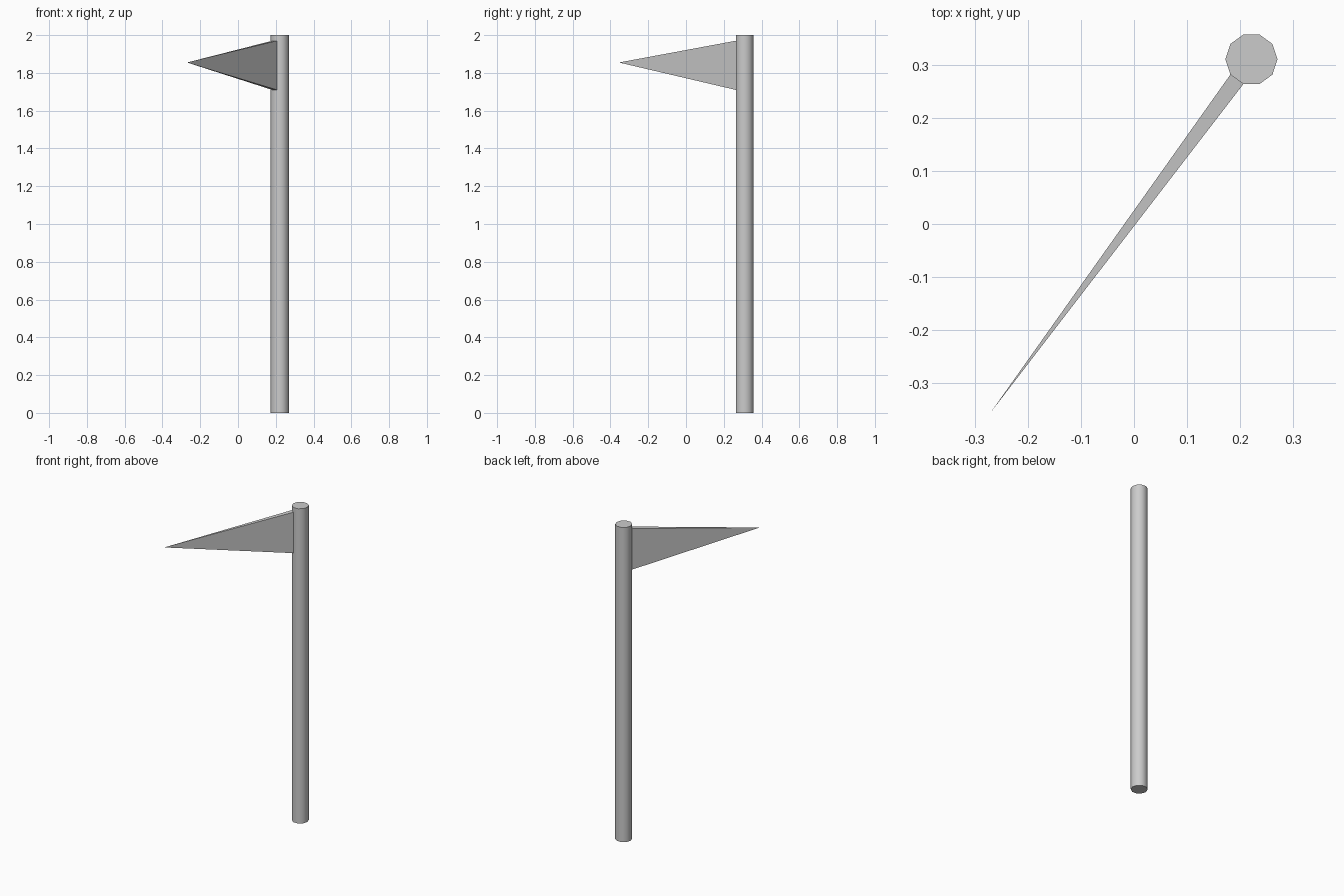
import bpy, bmesh
from math import radians, cos, sin

if "Cube" in bpy.data.objects:
    bpy.data.objects.remove(bpy.data.objects["Cube"])

R, CX, CY = 0.049, 0.221, 0.31
SIDES = 10

# Pole: ten-sided cylinder, smooth sides and sharp caps
bpy.ops.mesh.primitive_cylinder_add(vertices=SIDES, radius=R, depth=2,
                                    location=(CX, CY, 1),
                                    rotation=(0, 0, radians(90)))
pole = bpy.context.object
pole.name = "pole"
# turn so that a corner points along +x
bpy.ops.object.transform_apply(location=False, rotation=True, scale=False)
bpy.ops.object.shade_smooth_by_angle(angle=radians(40))

# Pennant: thin wedge from one pole facet tapering to a point
bm = bmesh.new()
corners = [(CX + R * cos(radians(a)), CY + R * sin(radians(a))) for a in (216, 252)]
root = [bm.verts.new((*corners[i], z))
        for i, z in ((0, 1.71), (1, 1.71), (1, 1.97), (0, 1.97))]
tip = bm.verts.new((-0.27, -0.355, 1.855))
bm.faces.new(root)
for i in range(4):
    bm.faces.new((root[i], root[(i + 1) % 4], tip))
bmesh.ops.recalc_face_normals(bm, faces=bm.faces)
mesh = bpy.data.meshes.new("pennant")
bm.to_mesh(mesh)
bm.free()
pennant = bpy.data.objects.new("pennant", mesh)
bpy.context.collection.objects.link(pennant)
